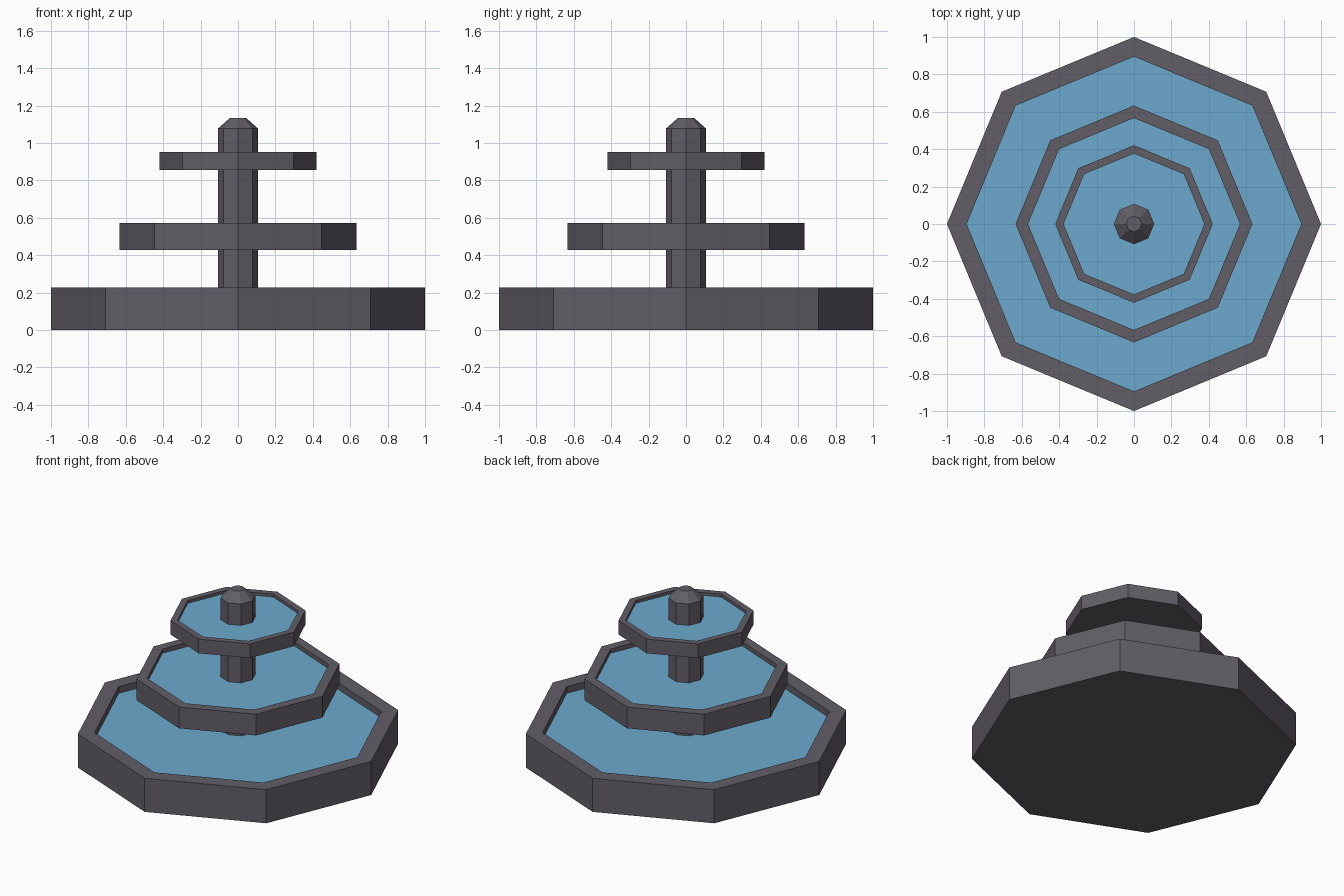
import bpy
import bmesh
from math import cos, sin, pi

cube = bpy.data.objects.get("Cube")
if cube:
    bpy.data.objects.remove(cube, do_unlink=True)


def make_material(name, color):
    mat = bpy.data.materials.new(name)
    mat.use_nodes = True
    mat.diffuse_color = color
    mat.node_tree.nodes["Principled BSDF"].inputs["Base Color"].default_value = color
    return mat


stone = make_material("grey stone", (0.12, 0.11, 0.135, 1))
water = make_material("blue water", (0.15, 0.40, 0.62, 1))
SIDES = 8


def lathe(name, profile, materials, water_cap=False):
    """Eight-sided solid from (radius, height) rings, capped at both ends."""
    bm = bmesh.new()
    rings = [[bm.verts.new((r * cos(2 * pi * i / SIDES), r * sin(2 * pi * i / SIDES), z))
              for i in range(SIDES)] for r, z in profile]
    for low, high in zip(rings, rings[1:]):
        for i in range(SIDES):
            j = (i + 1) % SIDES
            bm.faces.new((low[i], low[j], high[j], high[i]))
    bm.faces.new(rings[0][::-1])
    cap = bm.faces.new(rings[-1])
    if water_cap:
        cap.material_index = 1
    mesh = bpy.data.meshes.new(name)
    bm.to_mesh(mesh)
    bm.free()
    for mat in materials:
        mesh.materials.append(mat)
    obj = bpy.data.objects.new(name, mesh)
    bpy.context.collection.objects.link(obj)
    return obj


# Three basins of the same shape, each with a rim around recessed water
for name, radius, base in (("lower_basin", 1.0, 0.0),
                           ("middle_basin", 0.633, 0.427),
                           ("upper_basin", 0.421, 0.855)):
    top = base + 0.228 * radius
    inner = 0.895 * radius
    surface = top - 0.045 * radius
    lathe(name, [(radius, base), (radius, top), (inner, top), (inner, surface)],
          (stone, water), water_cap=True)

# Central column with a tapered cap
lathe("column", [(0.108, 0.1), (0.108, 1.077), (0.042, 1.135)], (stone,))
